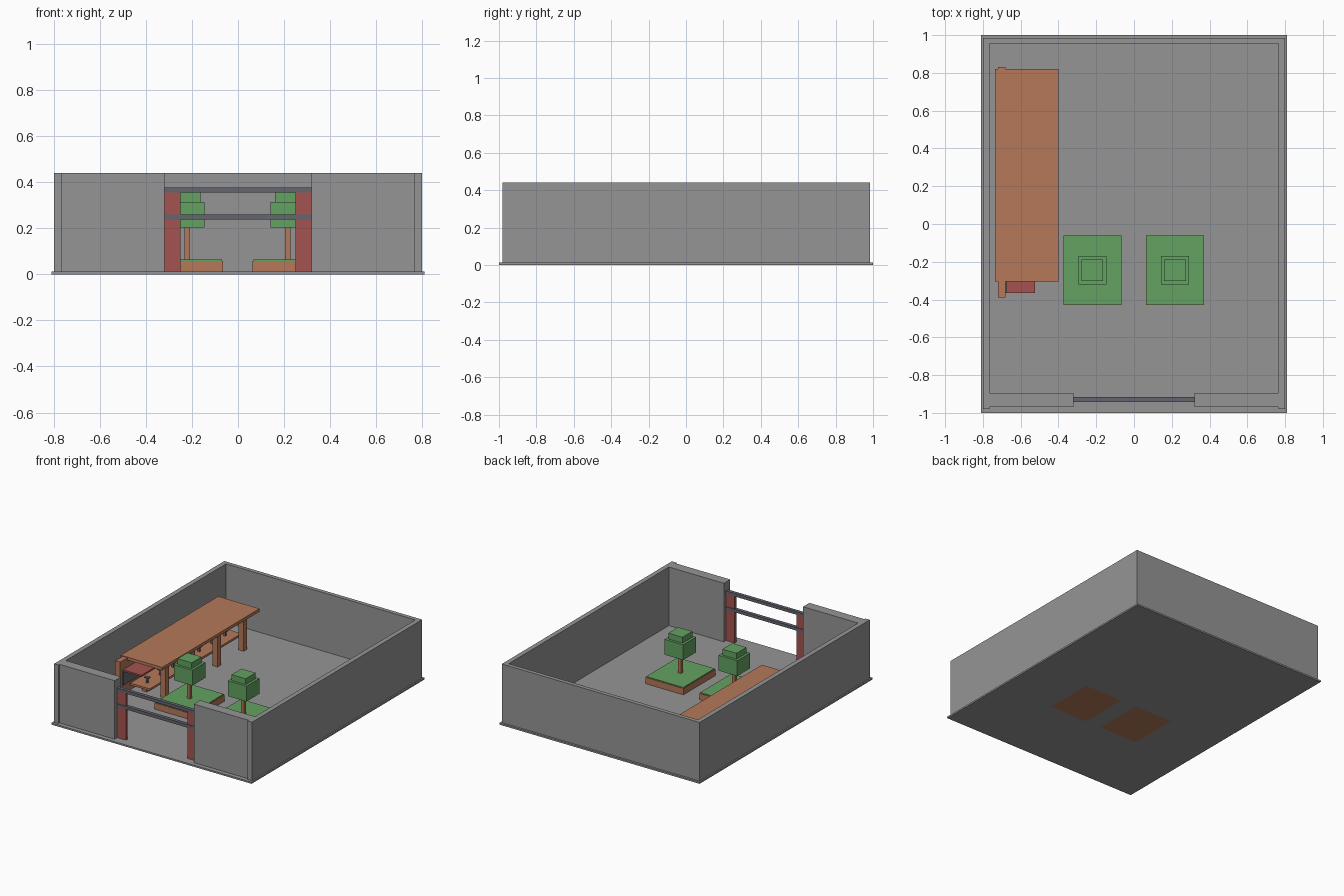
import bpy

if "Cube" in bpy.data.objects:
    bpy.data.objects.remove(bpy.data.objects["Cube"])


def material(name, rgb):
    m = bpy.data.materials.new(name)
    m.diffuse_color = (*rgb, 1.0)
    m.use_nodes = True
    m.node_tree.nodes["Principled BSDF"].inputs["Base Color"].default_value = m.diffuse_color
    return m


CONCRETE = material("concrete_grey", (0.30, 0.30, 0.30))
TIMBER = material("warm_timber", (0.46, 0.19, 0.10))
LEAF = material("leaf_green", (0.125, 0.36, 0.12))
RED = material("brick_red", (0.37, 0.088, 0.08))
METAL = material("dark_metal", (0.13, 0.13, 0.16))


def box(name, mat, x, y, z):
    """Axis-aligned box from (min, max) ranges."""
    verts = [(a, b, c) for c in z for b in y for a in x]
    faces = [(0, 2, 3, 1), (4, 5, 7, 6), (0, 1, 5, 4),
             (2, 6, 7, 3), (0, 4, 6, 2), (1, 3, 7, 5)]
    mesh = bpy.data.meshes.new(name)
    mesh.from_pydata(verts, [], faces)
    mesh.materials.append(mat)
    ob = bpy.data.objects.new(name, mesh)
    bpy.context.collection.objects.link(ob)
    return ob


def around(c, half):
    return (c - half, c + half)


def mirrored(s, a, b):
    return (a, b) if s > 0 else (-b, -a)


FLOOR = 0.012
TOP = 0.44

# Yard floor and enclosing walls
box("yard_floor", CONCRETE, (-0.81, 0.81), (-1, 1), (0, FLOOR))
box("back_wall", CONCRETE, (-0.765, 0.765), (0.955, 0.985), (FLOOR, TOP))
for s, side in ((-1, "left"), (1, "right")):
    box(side + "_wall", CONCRETE, mirrored(s, 0.765, 0.80), (-0.98, 0.985), (FLOOR, TOP))
    box(side + "_front_wall", CONCRETE, mirrored(s, 0.32, 0.765), (-0.968, -0.895), (FLOOR, TOP))
    # Gate posts
    box(side + "_gate_post", RED, mirrored(s, 0.25, 0.32), (-0.938, -0.92), (FLOOR, 0.357))

# Gate rails
for i, z in enumerate((0.25, 0.366)):
    box(f"gate_rail_{i}", METAL, (-0.32, 0.32), (-0.942, -0.916), around(z, 0.011))

# Planters with blocky trees
for cx, side in ((-0.22, "left"), (0.217, "right")):
    cy = -0.245
    box(side + "_planter", TIMBER, around(cx, 0.154), around(cy, 0.185), (0, 0.058))
    box(side + "_planter_grass", LEAF, around(cx, 0.150), around(cy, 0.181), (0.058, 0.064))
    box(side + "_trunk", TIMBER, around(cx, 0.012), around(cy, 0.012), (0.06, 0.205))
    box(side + "_lower_foliage", LEAF, around(cx, 0.075), around(cy, 0.075), (0.203, 0.315))
    box(side + "_upper_foliage", LEAF, around(cx, 0.057), around(cy, 0.057), (0.315, 0.358))

# Shelter roof, back board and posts
box("shelter_roof", TIMBER, (-0.735, -0.40), (-0.305, 0.82), (0.24, 0.262))
box("shelter_back", TIMBER, (-0.72, -0.68), (-0.39, 0.83), (FLOOR, 0.258))
box("back_panel", METAL, (-0.68, -0.672), (-0.365, 0.80), (0.08, 0.182))
for i in range(4):
    box(f"shelter_post_{i}", TIMBER, around(-0.43, 0.02), around(-0.23 + 0.3 * i, 0.02), (FLOOR, 0.24))

# Red shelf above a low counter carrying small fittings
box("red_shelf", RED, (-0.675, -0.525), (-0.365, 0.80), (0.182, 0.194))
box("counter", TIMBER, (-0.67, -0.51), (-0.29, 0.77), (0.055, 0.07))
for i in range(4):
    y = -0.22 + 0.3 * i
    box(f"counter_leg_{i}", TIMBER, around(-0.59, 0.02), around(y, 0.02), (FLOOR, 0.055))
for i in range(7):
    y = -0.22 + 0.15 * i
    box(f"fitting_stem_{i}", METAL, around(-0.58, 0.007), around(y, 0.007), (0.07, 0.105))
    box(f"fitting_cap_{i}", METAL, around(-0.58, 0.018), around(y, 0.012), (0.105, 0.113))
